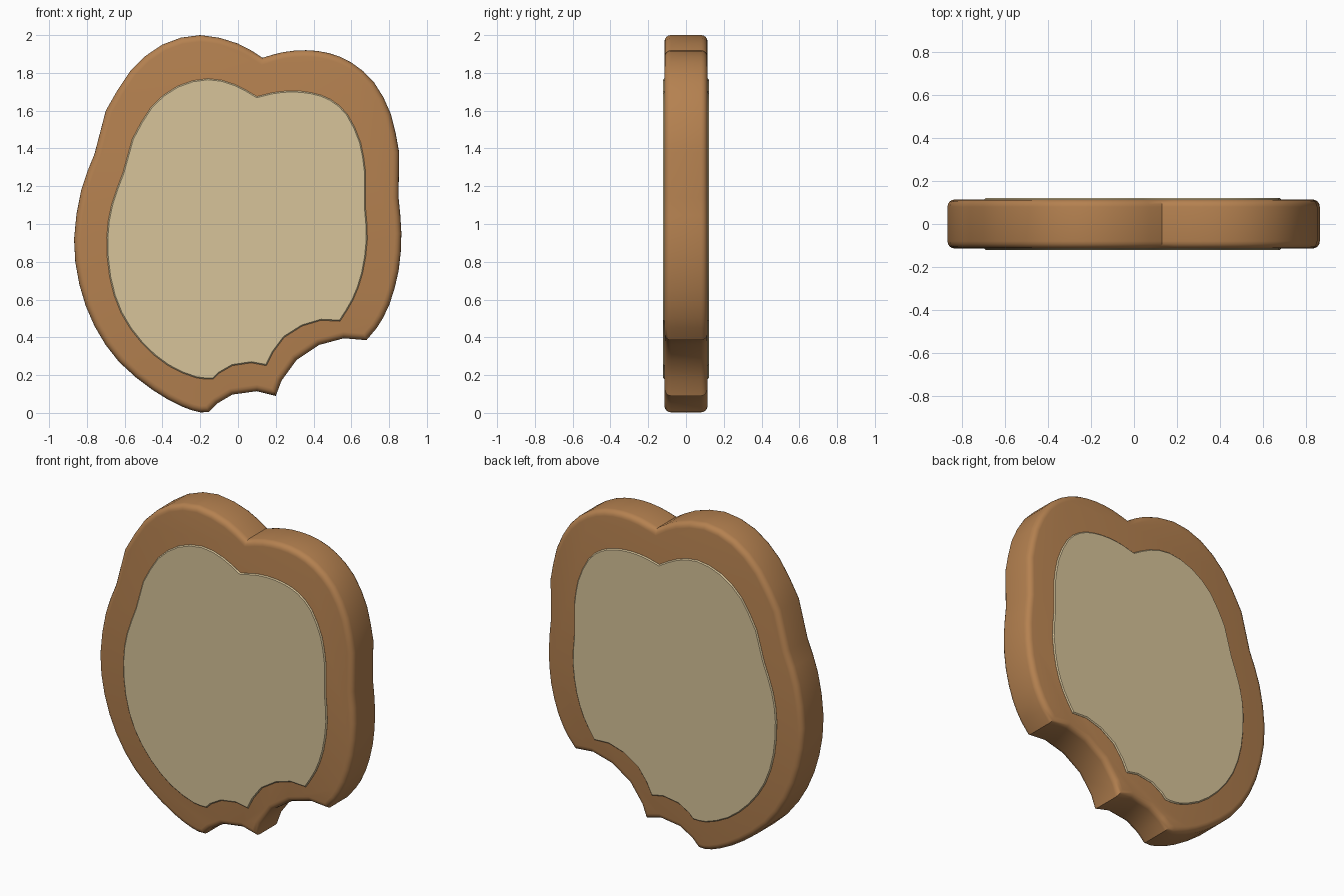
import bpy, bmesh, math
from mathutils import Vector

if "Cube" in bpy.data.objects:
    bpy.data.objects.remove(bpy.data.objects["Cube"])

# Outlines in x,z as runs between sharp corners: (smooth?, points)
CRUST = [
    (True, [(.13, 1.88), (0, 1.955), (-.2, 2.0), (-.4, 1.95), (-.57, 1.81), (-.70, 1.60)]),
    (False, [(-.70, 1.60), (-.76, 1.37)]),
    (True, [(-.76, 1.37), (-.83, 1.18), (-.868, .92), (-.84, .68), (-.76, .46), (-.63, .27),
            (-.45, .12), (-.3, .035), (-.2, .003), (-.155, .004)]),
    (False, [(-.155, .004), (-.11, .05), (-.03, .097), (.1, .115), (.2, .09)]),
    (False, [(.2, .09), (.23, .17), (.31, .28), (.43, .36), (.56, .395), (.68, .385)]),
    (True, [(.68, .385), (.735, .45), (.80, .57), (.85, .75), (.865, .95), (.85, 1.14)]),
    (False, [(.85, 1.14), (.853, 1.38)]),
    (True, [(.853, 1.38), (.81, 1.58), (.72, 1.75), (.6, 1.855), (.48, 1.905), (.36, 1.92),
            (.24, 1.91), (.13, 1.88)]),
]
CRUMB = [
    (True, [(.10, 1.675), (-.02, 1.74), (-.16, 1.77), (-.32, 1.73), (-.46, 1.62), (-.56, 1.45)]),
    (False, [(-.56, 1.45), (-.61, 1.27)]),
    (True, [(-.61, 1.27), (-.67, 1.1), (-.695, .93), (-.68, .72), (-.62, .53), (-.51, .37),
            (-.37, .25), (-.22, .185), (-.13, .18)]),
    (False, [(-.13, .18), (-.1, .21), (-.03, .25), (.07, .265), (.15, .25)]),
    (False, [(.15, .25), (.185, .32), (.245, .40), (.34, .46), (.44, .49), (.54, .485)]),
    (True, [(.54, .485), (.61, .6), (.66, .74), (.685, .92), (.675, 1.09)]),
    (False, [(.675, 1.09), (.675, 1.28)]),
    (True, [(.675, 1.28), (.65, 1.43), (.58, 1.58), (.49, 1.66), (.39, 1.695), (.28, 1.705),
            (.18, 1.695), (.10, 1.675)]),
]


def trace(runs):
    """Catmull-Rom through smooth runs, straight lines through the others."""
    out = []
    for smooth, pts in runs:
        p = [Vector(q) for q in pts]
        if not smooth:
            out += p[:-1]
            continue
        p = [2 * p[0] - p[1]] + p + [2 * p[-1] - p[-2]]
        for a, b, c, d in zip(p, p[1:], p[2:], p[3:]):
            for t in ((0, .5) if (c - b).length > .09 else (0,)):
                out.append(.5 * (2 * b + (c - a) * t + (2 * a - 5 * b + 4 * c - d) * t * t
                                 + (3 * b - a - 3 * c + d) * t ** 3))
    return out


def slab(name, runs, half, bevel, segments, colour):
    """Extrude an outline along y, round both rims and colour it."""
    bm = bmesh.new()
    face = bm.faces.new([bm.verts.new((p.x, -half, p.y)) for p in trace(runs)])
    ext = bmesh.ops.extrude_face_region(bm, geom=[face], use_keep_orig=True)["geom"]
    for v in ext:
        if isinstance(v, bmesh.types.BMVert):
            v.co.y = half
    bmesh.ops.recalc_face_normals(bm, faces=bm.faces)
    rims = [e for e in bm.edges if abs(e.verts[0].co.y - e.verts[1].co.y) < 1e-5]
    bmesh.ops.bevel(bm, geom=rims, offset=bevel, offset_type='OFFSET', segments=segments,
                    profile=.5, affect='EDGES', clamp_overlap=False)
    me = bpy.data.meshes.new(name)
    bm.to_mesh(me)
    bm.free()
    ob = bpy.data.objects.new(name, me)
    bpy.context.collection.objects.link(ob)
    mat = bpy.data.materials.new(name + "_colour")
    mat.diffuse_color = colour
    mat.use_nodes = True
    mat.node_tree.nodes["Principled BSDF"].inputs["Base Color"].default_value = mat.diffuse_color
    me.materials.append(mat)
    bpy.ops.object.select_all(action='DESELECT')
    ob.select_set(True)
    bpy.context.view_layer.objects.active = ob
    bpy.ops.object.shade_smooth_by_angle(angle=math.radians(35))
    return ob


# Brown crust with rounded rims
slab("crust", CRUST, .114, .034, 4, (.46, .22, .08, 1))
# Pale crumb standing slightly proud on both faces
slab("crumb", CRUMB, .121, .006, 1, (.68, .55, .32, 1))
